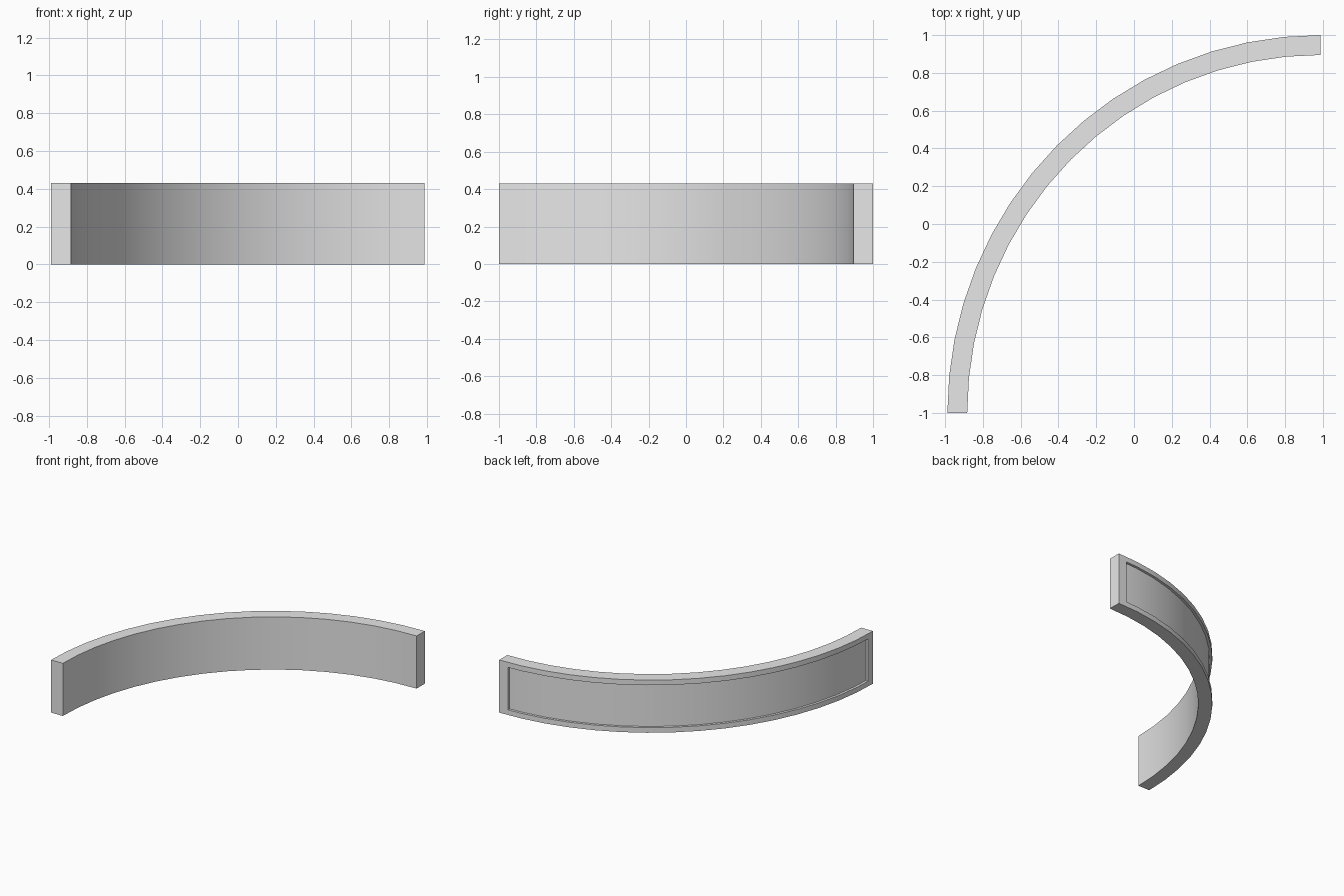
import bpy, bmesh
from math import sin, cos, pi, radians

cube = bpy.data.objects.get("Cube")
if cube:
    bpy.data.objects.remove(cube)

SEGMENTS = 16
CENTRE = (0.987, -1.0)
RADII = (1.975, 2.0)
THICK, HEIGHT = 0.105, 0.43
BORDER, DEPTH = 0.042, 0.02


def arc_point(t, inset):
    """Point on the faceted quarter arc, t counted in segments."""
    k = min(int(t), SEGMENTS - 1)

    def corner(i):
        a = i / SEGMENTS * pi / 2
        return (CENTRE[0] - (RADII[0] - inset) * sin(a),
                CENTRE[1] + (RADII[1] - inset) * cos(a))
    p, q = corner(k), corner(k + 1)
    f = t - k
    return [p[i] + (q[i] - p[i]) * f for i in (0, 1)]


def section(bm, t, depth):
    """Wall cross-section with a recess of the given depth on the outside."""
    low, high = BORDER, HEIGHT - BORDER
    profile = [(THICK, 0), (0, 0), (0, low), (depth, low),
               (depth, high), (0, high), (0, HEIGHT), (THICK, HEIGHT)]
    return [bm.verts.new((*arc_point(t, inset), z)) for inset, z in profile]


# Curved wall lofted along the arc, with a recessed panel between its end borders
first, last = 0.39, SEGMENTS - 0.3
columns = [(0, 0), (first, 0), (first, DEPTH)]
columns += [(i, DEPTH) for i in range(1, SEGMENTS)]
columns += [(last, DEPTH), (last, 0), (SEGMENTS, 0)]

bm = bmesh.new()
rings = [section(bm, t, d) for t, d in columns]
for a, b in zip(rings, rings[1:]):
    for i in range(len(a)):
        j = (i + 1) % len(a)
        bm.faces.new((a[i], a[j], b[j], b[i]))
bm.faces.new(rings[0])
bm.faces.new(rings[-1])
bmesh.ops.remove_doubles(bm, verts=bm.verts, dist=0.0005)
bmesh.ops.recalc_face_normals(bm, faces=bm.faces)
mesh = bpy.data.meshes.new("curved_wall")
bm.to_mesh(mesh)
bm.free()

wall = bpy.data.objects.new("curved_wall", mesh)
bpy.context.collection.objects.link(wall)

# Plain grey finish
grey = bpy.data.materials.new("light grey")
grey.use_nodes = True
colour = (0.8, 0.8, 0.8, 1)
grey.diffuse_color = colour
grey.node_tree.nodes["Principled BSDF"].inputs["Base Color"].default_value = colour
mesh.materials.append(grey)

bpy.ops.object.select_all(action="DESELECT")
wall.select_set(True)
bpy.context.view_layer.objects.active = wall
bpy.ops.object.shade_smooth_by_angle(angle=radians(30))
